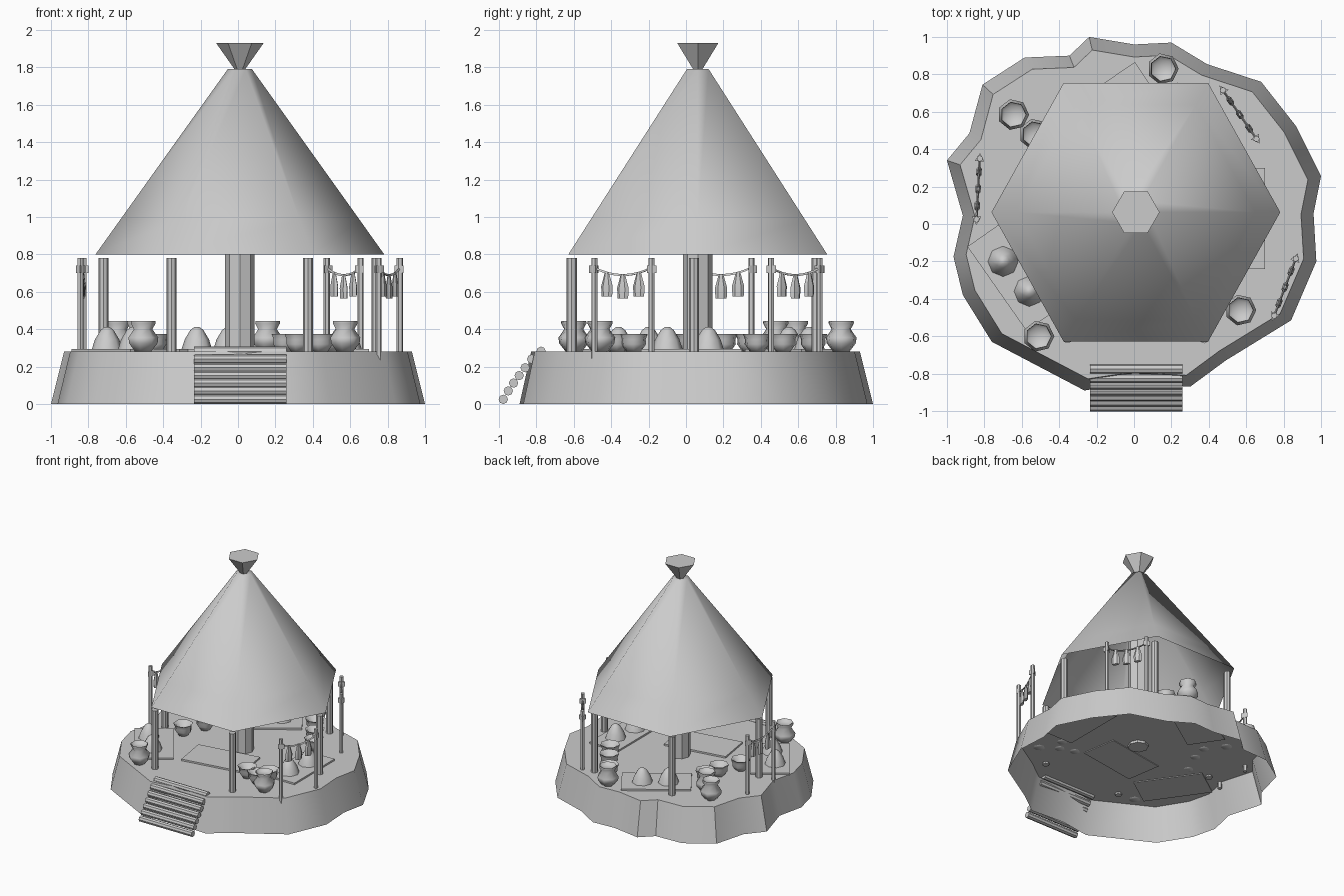
import bpy, bmesh, math
from mathutils import Vector, Matrix

if "Cube" in bpy.data.objects:
    bpy.data.objects.remove(bpy.data.objects["Cube"])

def finish(name, bm, angle=40):
    bmesh.ops.recalc_face_normals(bm, faces=bm.faces)
    me = bpy.data.meshes.new(name)
    bm.to_mesh(me)
    bm.free()
    ob = bpy.data.objects.new(name, me)
    bpy.context.collection.objects.link(ob)
    bpy.ops.object.select_all(action='DESELECT')
    ob.select_set(True)
    bpy.context.view_layer.objects.active = ob
    bpy.ops.object.shade_smooth_by_angle(angle=math.radians(angle))
    return ob

def loft(name, rings, cap_start=False, cap_end=False, angle=40):
    """Skin a stack of closed point rings; caps are fans to the ring centre."""
    bm = bmesh.new()
    vs = [[bm.verts.new(p) for p in r] for r in rings]
    n = len(vs[0])
    for a, b in zip(vs, vs[1:]):
        for i in range(n):
            j = (i + 1) % n
            bm.faces.new((a[i], a[j], b[j], b[i]))
    for use, r in ((cap_start, vs[0]), (cap_end, vs[-1])):
        if use:
            c = bm.verts.new(sum((v.co for v in r), Vector()) / n)
            for i in range(n):
                bm.faces.new((r[i], r[(i + 1) % n], c))
    return finish(name, bm, angle)

def lathe(name, x, y, profile, sides, sx=1, sy=1, rot=0, caps=(True, True), angle=40):
    """Revolve (radius, z) points about a vertical axis, with optional flattening."""
    m = Matrix.Rotation(rot, 3, 'Z')
    rings = []
    for r, z in profile:
        ring = []
        for k in range(sides):
            a = 2 * math.pi * k / sides
            p = m @ Vector((r * sx * math.cos(a), r * sy * math.sin(a), 0))
            ring.append((x + p.x, y + p.y, z))
        rings.append(ring)
    return loft(name, rings, caps[0], caps[1], angle)

CX, CY, FLOOR = 0.01, 0.063, 0.28

# rocky platform, open underneath
outline = [(-.24, 1), (0, .96), (.2, .97), (.39, .855), (.68, .76), (.865, .525),
           (1, .255), (.96, .055), (.975, -.2), (.84, -.515), (.49, -.73), (.3, -.87),
           (0, -.85), (-.265, -.89), (-.76, -.63), (-.915, -.38), (-.965, -.175),
           (-.915, .045), (-1, .34), (-.88, .485), (-.81, .745), (-.585, .89), (-.345, .9)]
loft("platform", [[(x, y, 0) for x, y in outline],
                  [(x * .93, y * .93, FLOOR) for x, y in outline]], cap_end=True)

# log stairs
logs = [(-.977, .025), (-.95, .07), (-.922, .112), (-.892, .152), (-.86, .194),
        (-.825, .24), (-.775, .282)]
for y, z in logs:
    rings = [[(x, y + .025 * math.cos(k * math.pi / 4), z + .025 * math.sin(k * math.pi / 4))
              for k in range(8)] for x in (-.235, .26)]
    loft("stair_log", rings, True, True)

# hollow hexagonal roof, finial, centre pole and corner posts
lathe("roof", CX, CY, [(.772, .8), (.64, .985), (.065, 1.79)], 6, sy=1.035,
      caps=(False, True), angle=65)
lathe("finial", CX, CY, [(.025, 1.785), (.127, 1.93)], 6, caps=(True, True))
lathe("centre_pole", CX, CY, [(.079, .26), (.079, 1.7)], 8)
for k in range(6):
    a = k * math.pi / 3
    lathe("corner_post", CX + .73 * math.cos(a), CY - .02 + .755 * math.sin(a),
          [(.027, .265), (.027, .78)], 8)

# rugs: centre, size, turn in degrees
for x, y, w, d, rot in [(-.03, -.19, .53, .3, 9), (.565, .03, .54, .27, 90),
                        (-.135, .59, .54, .3, 34), (-.61, -.26, .55, .3, -55)]:
    bm = bmesh.new()
    bmesh.ops.create_cube(bm, size=1, matrix=Matrix.Translation((x, y, .284))
                          @ Matrix.Rotation(math.radians(rot), 4, 'Z')
                          @ Matrix.Diagonal((w, d, .02, 1)))
    finish("rug", bm)

# heaps of goods on the rugs
for x, y in [(.55, -.1), (.58, .12), (-.05, .66), (-.22, .55), (-.7, -.2), (-.56, -.36)]:
    lathe("goods_heap", x, y, [(.082, .292), (.065, .345), (.035, .395), (.012, .413)], 8,
          angle=60)

# tall pots and low bowls
pot = [(.045, .28), (.08, .325), (.084, .355), (.052, .4), (.07, .432), (.068, .445), (.05, .425)]
for x, y in [(-.645, .585), (-.53, .48), (.155, .83), (.57, -.46), (-.51, -.6)]:
    lathe("pot", x, y, pot, 7, angle=60)
bowl = [(.04, .28), (.068, .32), (.066, .345), (.078, .375), (.062, .37), (.04, .34)]
for x, y in [(-.53, .02), (-.45, .2), (-.42, .34), (.25, .68), (.36, .52), (.45, .38),
             (.32, -.33), (.44, -.37), (.49, -.28)]:
    lathe("bowl", x, y, bowl, 7, angle=60)

# hanging lines: two poles, a sagging rope and three pendants
pendant = [(.012, .695), (.02, .665), (.033, .62), (.03, .565)]
for a, b in [((.475, .715), (.655, .455)), ((-.825, .35), (-.842, .025)),
             ((.865, -.185), (.75, -.49))]:
    a, b = Vector(a), Vector(b)
    d = b - a
    rot = math.atan2(d.y, d.x)
    for p, turn in ((a, math.pi), (b, 0)):
        lathe("line_pole", p.x, p.y, [(.017, .225), (.017, .78)], 6, rot=rot)
        lathe("pole_binding", p.x, p.y, [(.03, .7), (.03, .74)], 3, rot=rot + turn)
    side = Vector((-d.y, d.x)).normalized() * .006
    rings = []
    for i in range(9):
        t = i / 8
        p = a + d * t
        z = .728 - .16 * t * (1 - t)
        rings.append([(p.x + side.x, p.y + side.y, z - .004),
                      (p.x - side.x, p.y - side.y, z - .004), (p.x, p.y, z + .007)])
    loft("rope", rings, True, True)
    for t in (.22, .5, .78):
        p = a + d * t
        dz = .03 * (1 - 4 * t * (1 - t))
        lathe("pendant", p.x, p.y, [(r, z + dz) for r, z in pendant], 6, sy=.5, rot=rot)
